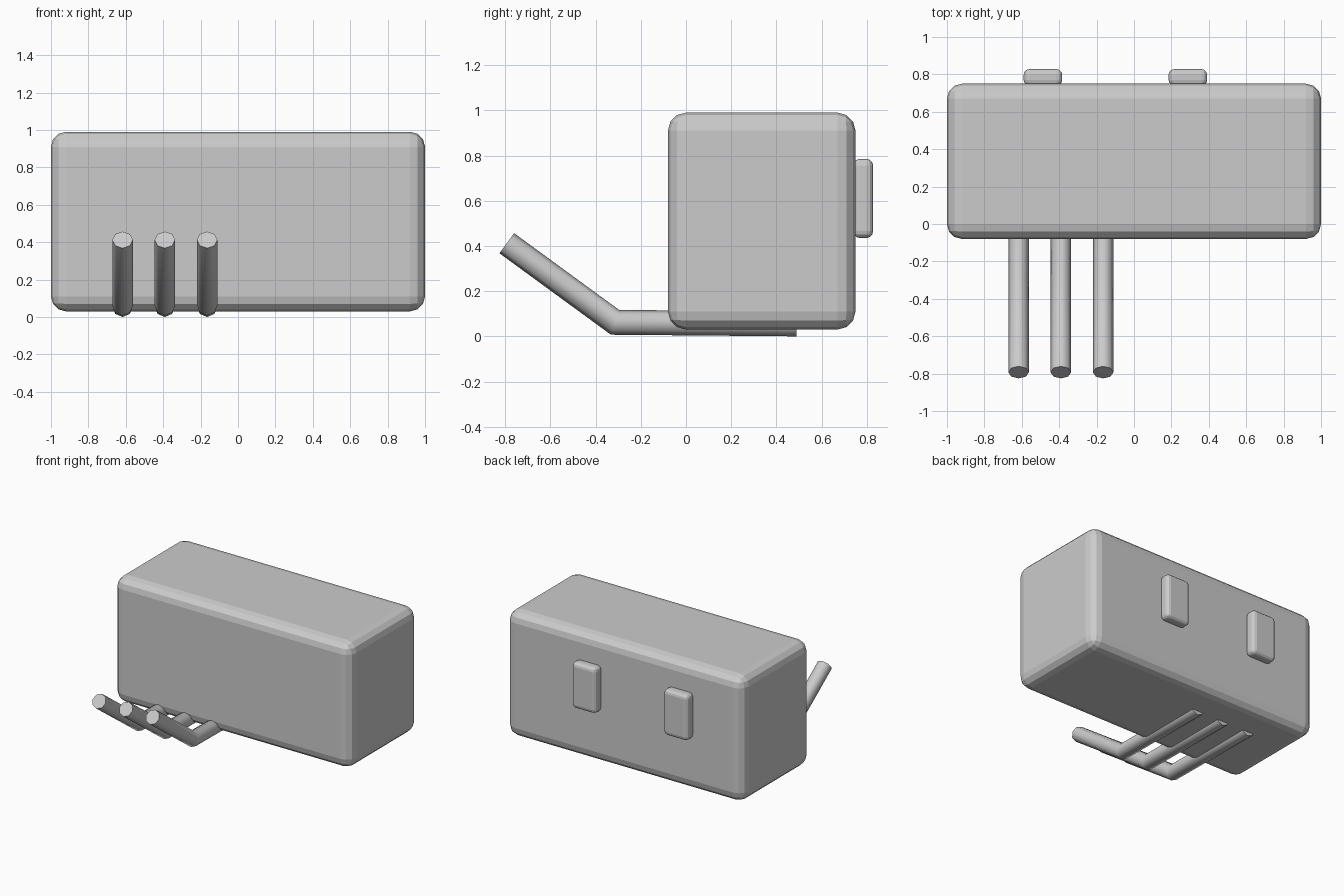
import bpy
import bmesh
from math import radians, sin, cos, pi
from mathutils import Vector

cube = bpy.data.objects.get("Cube")
if cube:
    bpy.data.objects.remove(cube, do_unlink=True)

grey = bpy.data.materials.new("plain grey")
grey.use_nodes = True
grey.diffuse_color = (0.6, 0.6, 0.6, 1)
grey.node_tree.nodes["Principled BSDF"].inputs["Base Color"].default_value = (0.6, 0.6, 0.6, 1)


def add_object(name, bm):
    bmesh.ops.recalc_face_normals(bm, faces=bm.faces)
    mesh = bpy.data.meshes.new(name)
    bm.to_mesh(mesh)
    bm.free()
    mesh.materials.append(grey)
    obj = bpy.data.objects.new(name, mesh)
    bpy.context.collection.objects.link(obj)
    return obj


def rounded_box(name, low, high, radius):
    low, high = Vector(low), Vector(high)
    bm = bmesh.new()
    bmesh.ops.create_cube(bm, size=1)
    for v in bm.verts:
        v.co = (low + high) / 2 + v.co * (high - low)
    obj = add_object(name, bm)
    bevel = obj.modifiers.new("rounded edges", "BEVEL")
    bevel.width = radius
    bevel.segments = 3
    return obj


def bent_pipe(name, x, path, radius, sides=8):
    """Sweep a ring along a path in the y-z plane, mitred at the bend."""
    bm = bmesh.new()
    points = [Vector((x, y, z)) for y, z in path]
    across = Vector((1, 0, 0))
    rings = []
    for i, p in enumerate(points):
        before = (p - points[i - 1]).normalized() if i else None
        after = (points[i + 1] - p).normalized() if i + 1 < len(points) else None
        before, after = before or after, after or before
        tangent = (before + after).normalized()
        up = tangent.cross(across) / tangent.dot(after)
        rings.append([bm.verts.new(p + radius * (across * cos(a) + up * sin(a)))
                      for a in (2 * pi * k / sides for k in range(sides))])
    for a, b in zip(rings, rings[1:]):
        for k in range(sides):
            n = (k + 1) % sides
            bm.faces.new((a[k], a[n], b[n], b[k]))
    bm.faces.new(rings[0])
    bm.faces.new(rings[-1])
    obj = add_object(name, bm)
    bpy.ops.object.select_all(action="DESELECT")
    obj.select_set(True)
    bpy.context.view_layer.objects.active = obj
    bpy.ops.object.shade_smooth_by_angle(angle=radians(50))


# Main block
rounded_box("body", (-1, -0.08, 0.03), (1, 0.75, 0.99), 0.08)

# Two pads on the back
for side, x in (("right", -0.487), ("left", 0.288)):
    rounded_box("back_pad_" + side, (x - 0.103, 0.74, 0.435), (x + 0.103, 0.828, 0.785), 0.03)

# Three bent pipes that run under the body and rise at the front
for i, x in enumerate((-0.617, -0.391, -0.165)):
    bent_pipe(f"bent_pipe_{i + 1}", x, [(0.49, 0.055), (-0.314, 0.062), (-0.793, 0.412)], 0.055)
